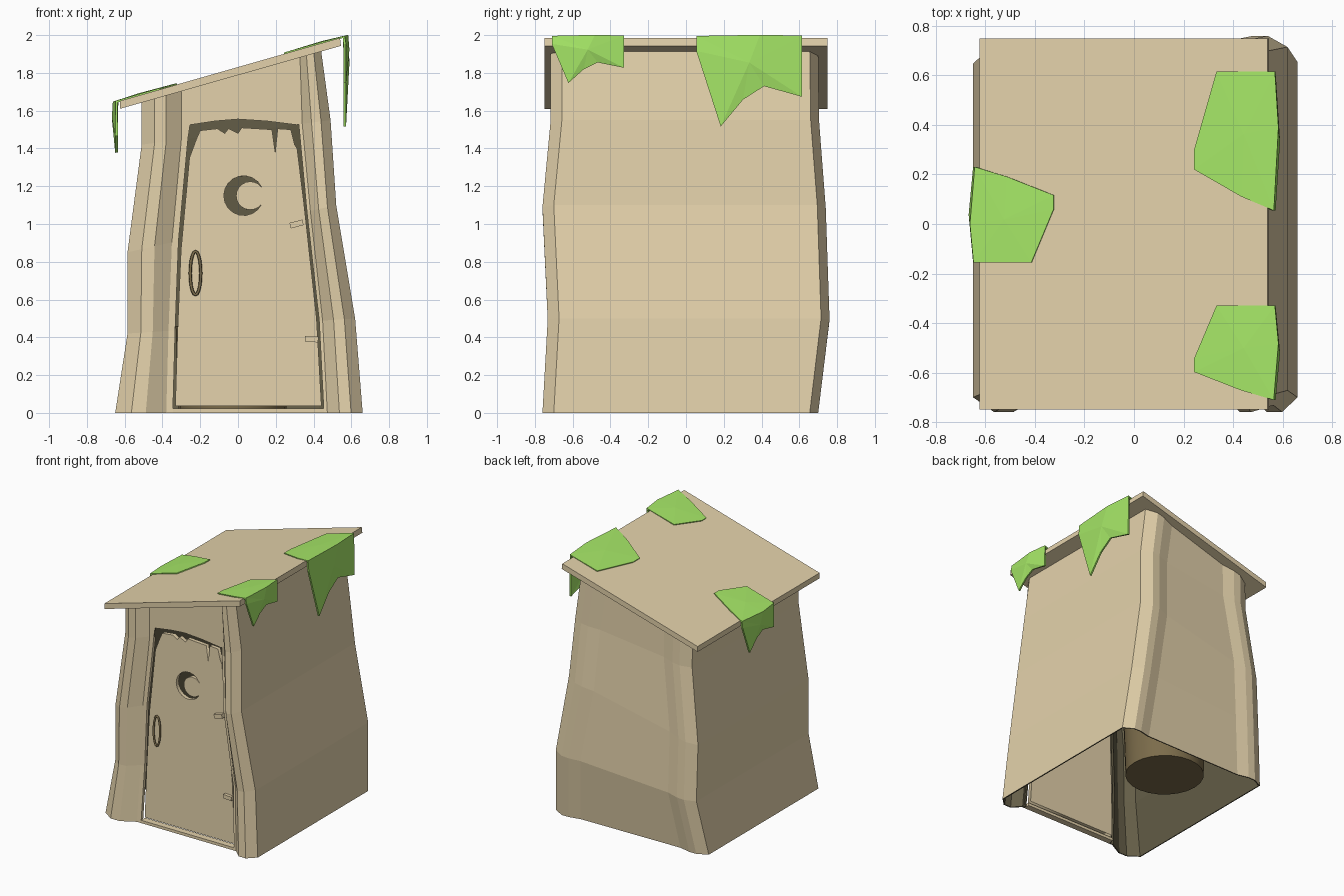
import bpy, bmesh, math
from mathutils import Vector

old = bpy.data.objects.get("Cube")
if old:
    bpy.data.objects.remove(old)


def material(name, rgb):
    mat = bpy.data.materials.new(name)
    mat.use_nodes = True
    mat.diffuse_color = (*rgb, 1)
    mat.node_tree.nodes["Principled BSDF"].inputs["Base Color"].default_value = (*rgb, 1)
    return mat


WOOD = material("pale wood", (0.77, 0.64, 0.405))
DARK = material("dark interior", (0.13, 0.113, 0.064))
BROWN = material("dark brown", (0.2, 0.15, 0.07))
MOSS = material("moss green", (0.38, 0.8, 0.135))


def mesh_object(name, bm, mat):
    mesh = bpy.data.meshes.new(name)
    bm.to_mesh(mesh)
    bm.free()
    obj = bpy.data.objects.new(name, mesh)
    bpy.context.collection.objects.link(obj)
    mesh.materials.append(mat)
    return obj


def box(name, center, size, mat, tilt=0):
    bm = bmesh.new()
    bmesh.ops.create_cube(bm, size=1)
    bmesh.ops.scale(bm, vec=size, verts=bm.verts)
    obj = mesh_object(name, bm, mat)
    obj.location = center
    obj.rotation_euler.y = tilt


def curve_object(name, outlines, y, mat, extrude=0, bevel=0):
    """Closed x-z outlines, either filled as a plate or swept as a rod."""
    curve = bpy.data.curves.new(name, "CURVE")
    if bevel:
        curve.dimensions = "3D"
        curve.fill_mode = "FULL"
    else:
        curve.dimensions = "2D"
        curve.fill_mode = "BOTH"
    curve.extrude, curve.bevel_depth, curve.bevel_resolution = extrude, bevel, 1
    for pts in outlines:
        spline = curve.splines.new("POLY")
        spline.points.add(len(pts) - 1)
        for p, (x, z) in zip(spline.points, pts):
            p.co = (x, z, 0, 1)
        spline.use_cyclic_u = True
    curve.materials.append(mat)
    obj = bpy.data.objects.new(name, curve)
    bpy.context.collection.objects.link(obj)
    obj.location.y = y
    # Lean back slightly with the wall
    obj.rotation_euler.x = math.pi / 2 - 0.018
    bpy.ops.object.select_all(action="DESELECT")
    obj.select_set(True)
    bpy.context.view_layer.objects.active = obj
    bpy.ops.object.convert(target="MESH")


# Roof slope: height of the underside at x
SLOPE = 0.285


def roof_under(x):
    return 1.613 + (x + 0.61) * SLOPE


# Crooked walls, lofted level by level from the right jamb round to the left
# z left/right, x left/right, y front left/right, y back, jamb left/right
LEVELS = [
    (0, 0, -0.65, 0.66, -0.76, -0.76, 0.70, -0.345, 0.455),
    (0.42, 0.5, -0.585, 0.62, -0.732, -0.732, 0.76, -0.333, 0.43),
    (0.85, 1.1, -0.585, 0.52, -0.73, -0.76, 0.74, -0.315, 0.365),
    (1.42, 1.55, -0.51, 0.49, -0.717, -0.717, 0.705, -0.265, 0.322),
    (None, None, -0.51, 0.44, -0.717, -0.717, 0.70, -0.265, 0.31),
]
RECESS = 0.06


def section(level):
    zl, zr, xl, xr, yfl, yfr, yb, jl, jr = level
    wl, wr = yfl + RECESS, yfr + RECESS
    ybl = yb - 0.012
    post_l, post_r = jl - xl, xr - jr
    pts = [(jr, wr + 0.025), (jr, wr), (jr + 0.018, wr), (xr - 0.6 * post_r, yfr),
           (xr - 0.3 * post_r, yfr), (xr, yfr + 0.06),
           (xr, yb - 0.045), (xr - 0.08, yb), (xr - 0.14, yb), (xr - 0.23, yb - 0.02),
           (xl + 0.23, ybl - 0.02), (xl + 0.14, ybl), (xl + 0.08, ybl), (xl, ybl - 0.04),
           (xl, yfl + 0.06), (xl + 0.28 * post_l, yfl), (xl + 0.53 * post_l, yfl),
           (jl - 0.035, wl), (jl, wl), (jl, wl + 0.025)]
    ring = []
    for x, y in pts:
        z = roof_under(x) + 0.006 if zl is None else zl + (zr - zl) * (x - xl) / (xr - xl)
        ring.append(Vector((x, y, z)))
    return ring


bm = bmesh.new()
rings = [[bm.verts.new(p) for p in section(level)] for level in LEVELS]
for low, high in zip(rings, rings[1:]):
    # The jamb returns stop below the header
    skip = 1 if high is rings[-1] else 0
    for i in range(skip, len(low) - 1 - skip):
        bm.faces.new((low[i], low[i + 1], high[i + 1], high[i]))
# Header above the door, with a shallow arch
yw = LEVELS[3][4] + RECESS
arch = [bm.verts.new((x, yw, z)) for x, z in
        [(-0.254, 1.525), (-0.12, 1.545), (0, 1.555), (0.15, 1.545), (0.31, 1.525)]]
bm.faces.new([rings[3][-2], *arch, rings[3][1], rings[4][1], rings[4][-2]])
for v in [rings[4][0], rings[4][-1]]:
    bm.verts.remove(v)
walls = mesh_object("walls", bm, WOOD)
# Dark lining on the inside of the walls
walls.data.materials.append(DARK)
lining = walls.modifiers.new("lining", "SOLIDIFY")
lining.thickness, lining.offset = 0.01, -1
lining.material_offset = lining.material_offset_rim = 1

# Roof slab
bm = bmesh.new()
side = [(-0.625, 1.61), (0.545, 1.943), (0.54, 1.985), (-0.625, 1.652)]
face = bm.faces.new([bm.verts.new((x, -0.75, z)) for x, z in side])
extruded = bmesh.ops.extrude_face_region(bm, geom=[face], use_keep_orig=True)["geom"]
bmesh.ops.translate(bm, vec=(0, 1.5, 0),
                    verts=[g for g in extruded if isinstance(g, bmesh.types.BMVert)])
bmesh.ops.recalc_face_normals(bm, faces=bm.faces)
mesh_object("roof", bm, WOOD)

# Door with a splintered top and a crescent hole
door = [(-0.332, 0.037), (0.442, 0.037), (0.416, 0.5), (0.35, 1.1), (0.313, 1.4),
        (0.3, 1.42), (0.28, 1.5), (0.21, 1.505), (0.197, 1.38), (0.18, 1.5),
        (0.02, 1.51), (0, 1.48), (-0.05, 1.505), (-0.07, 1.48), (-0.11, 1.505),
        (-0.2, 1.495), (-0.22, 1.45), (-0.257, 1.35), (-0.302, 0.86), (-0.32, 0.43)]


def arc(cx, cz, r, start, end, n=16):
    angles = [start + (end - start) * i / n for i in range(n + 1)]
    return [(cx + r * math.cos(a), cz + r * math.sin(a)) for a in angles]


outer = math.atan2(0.0455, 0.0946)
inner = math.atan2(0.0455, 0.0596)
crescent = (arc(0.03, 1.15, 0.105, outer, math.tau - outer)
            + arc(0.065, 1.15, 0.075, math.tau - inner, inner)[1:-1])
curve_object("door", [door, crescent], -0.658, WOOD, extrude=0.015)

# Door handle ring
oval = [(-0.225 + 0.028 * x, 0.74 + 0.115 * z) for x, z in arc(0, 0, 1, 0, math.tau, 20)[:-1]]
curve_object("door_handle", [oval], -0.69, BROWN, bevel=0.008)

# Hinges and door sill
for i, (x, z, tilt) in enumerate([(0.31, 1.0, -0.25), (0.39, 0.39, 0.05)]):
    box(f"hinge_{i + 1}", (x, -0.67, z), (0.07, 0.04, 0.03), WOOD, tilt)
box("door_sill", (0.055, -0.675, 0.011), (0.8, 0.05, 0.022), WOOD)

# Tub standing inside
bm = bmesh.new()
bmesh.ops.create_cone(bm, cap_ends=True, segments=24, radius1=0.285, radius2=0.3, depth=0.45)
tub = mesh_object("tub", bm, BROWN)
tub.location = (-0.03, 0.31, 0.235)
for poly in tub.data.polygons:
    poly.use_smooth = abs(poly.normal.z) < 0.5
for edge in tub.data.edges:
    z1, z2 = (tub.data.vertices[v].co.z for v in edge.vertices)
    edge.use_edge_sharp = abs(z1 - z2) < 0.01

# Moss patches folded over the roof edges: (inset, along) and (along, drop)
TOP = [(0.13, 0.1), (0.32, 0.295), (0.32, 0.44), (0.23, 1)]
HANG = [(1, 0.67), (0.64, 0.55), (0.44, 0.7), (0.23, 1), (0, 0.16)]


def moss(name, edge, start, end, drop):
    sign = 1 if edge > 0 else -1
    top_z = roof_under(edge) + 0.044
    bm = bmesh.new()

    def vert(inset, along, fall=0, lift=0):
        x = edge - sign * inset
        z = top_z - sign * inset * SLOPE - fall * drop + lift
        return bm.verts.new((x, start + (end - start) * along, z))

    def fan(loop, center):
        for a, b in zip(loop, loop[1:] + loop[:1]):
            bm.faces.new((b, a, center))

    near, middle, far = vert(0.005, 0), vert(-0.014, 0.6), vert(0, 1)
    fan([near, *[vert(*p) for p in TOP], far, middle], vert(0.12, 0.55, lift=0.004))
    fan([far, *[vert(0, a, f) for a, f in HANG], near, middle], vert(-0.018, 0.5, 0.3))
    obj = mesh_object(name, bm, MOSS)
    solid = obj.modifiers.new("thickness", "SOLIDIFY")
    solid.thickness, solid.offset = 0.014, 0


moss("moss_back", 0.565, 0.055, 0.615, 0.475)
moss("moss_front", 0.565, -0.71, -0.33, 0.245)
moss("moss_low_side", -0.643, 0.23, -0.155, 0.27)
